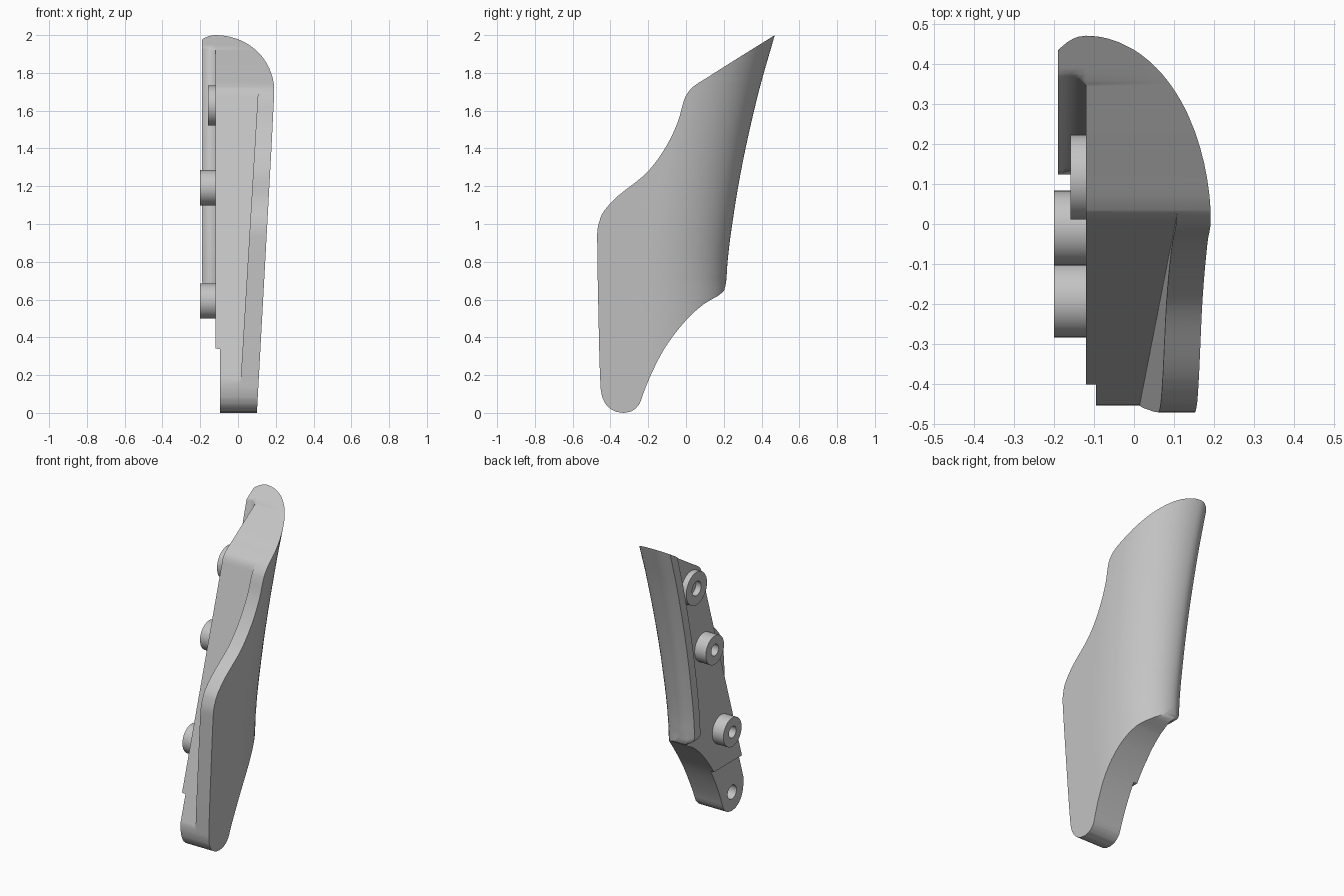
import bpy, bmesh, math
from mathutils import Matrix

cube = bpy.data.objects.get("Cube")
if cube:
    bpy.data.objects.remove(cube)

grey = bpy.data.materials.new("plain_grey")
grey.use_nodes = True
grey.diffuse_color = (0.55, 0.55, 0.55, 1)
grey.node_tree.nodes["Principled BSDF"].inputs["Base Color"].default_value = (0.55, 0.55, 0.55, 1)

# Edge profiles as (z, y)
FRONT = [(0, -.33), (.006, -.37), (.04, -.42), (.08, -.442), (.13, -.452), (.5, -.463),
         (.95, -.47), (1.04, -.45), (1.12, -.39), (1.28, -.2), (1.42, -.1), (1.55, -.04),
         (1.67, -.005), (1.72, .03), (1.78, .12), (2, .47)]
BACK = [(0, -.33), (.008, -.29), (.05, -.245), (.1, -.227), (.18, -.195), (.33, -.12),
        (.49, 0), (.58, .1), (.62, .17), (.645, .2), (.7, .213), (.8, .22), (1.1, .26),
        (1.35, .305), (1.7, .385), (2, .47)]
INNER = -.12


def smooth_profile(pts):
    """Monotone cubic interpolation through the points."""
    s = [(b[1] - a[1]) / (b[0] - a[0]) for a, b in zip(pts, pts[1:])]
    m = [s[0]] + [2 * a * b / (a + b) if a * b > 0 else 0 for a, b in zip(s, s[1:])] + [s[-1]]

    def f(z):
        i = 0
        while i < len(pts) - 2 and z > pts[i + 1][0]:
            i += 1
        (z0, y0), (z1, y1) = pts[i], pts[i + 1]
        h = z1 - z0
        t = (z - z0) / h
        return (y0 * (1 + 2 * t) * (1 - t) ** 2 + m[i] * h * t * (1 - t) ** 2
                + y1 * t * t * (3 - 2 * t) + m[i + 1] * h * t * t * (t - 1))
    return f


front, back = smooth_profile(FRONT), smooth_profile(BACK)


def section(z):
    """Closed outline of the body at one height."""
    f, b = front(z), back(z)
    spine = back(max(z, .7))              # line the outer curve wraps around
    near, far = spine - b, spine - f      # distances from that line
    wide = .1 + .055 * z

    def outer(d):
        t = min(max(d / .42, 0), 1)
        return wide - (wide - INNER) * (1 - math.sqrt(max(0, 1 - (1 - t) ** 2)))

    core_front = min(max(f, -.06 + .307 * (z - 1.45)), b)
    ledge = min(.004 + .06 * z, outer(far))
    flat = -.095 if z < .3395 else INNER
    pts = [(ledge, core_front), (ledge, f)]
    n = 24
    for i in range(n + 1):
        d = near + (far - near) * (1 - i / n) ** 2
        pts.append((outer(d), spine - d))
    # raised rim along the back edge, fading out at its lower end
    t = min(max((z - .64) / .06, 0), 1)
    rim = .07 * math.sqrt(t * (2 - t))
    for d in (.002, .007, .017, .03):
        d = min(max(d, near), far)
        k = min(d / .03, 1)
        pts.append((flat - rim * math.sqrt(k), spine - d))
    for d, k in ((.09, 1), (.082, .75), (.08, .5), (.085, .25), (.1, 0)):
        d = min(max(d, near), far)
        k = k * math.sqrt(min(d / .03, 1))
        pts.append((flat - rim * k, spine - d))
    pts.append((flat, core_front))
    return [(x, y, z) for x, y in pts]


def finish(ob):
    ob.data.materials.append(grey)
    bpy.context.view_layer.objects.active = ob
    for o in bpy.context.selected_objects:
        o.select_set(False)
    ob.select_set(True)
    bpy.ops.object.shade_smooth_by_angle(angle=math.radians(32))


def make_object(name, bm):
    mesh = bpy.data.meshes.new(name)
    bm.to_mesh(mesh)
    bm.free()
    ob = bpy.data.objects.new(name, mesh)
    bpy.context.collection.objects.link(ob)
    return ob


# Main body, lofted upward through the sections
levels = {round(i * .025, 4) for i in range(81)}
levels |= {z for z, _ in FRONT + BACK} | {.339, .34}
levels |= {.002, .004, .012, .02, .65, .66, .67, .68, .69}
levels |= {round(1.88 + i * .01, 4) for i in range(12)} | {1.995, 1.998}
bm = bmesh.new()
rows = [[bm.verts.new(p) for p in section(z)] for z in sorted(levels)]
for lo, hi in zip(rows, rows[1:]):
    for i in range(len(lo)):
        j = (i + 1) % len(lo)
        bm.faces.new((lo[i], lo[j], hi[j], hi[i]))
bm.faces.new(rows[0][::-1])
bm.faces.new(rows[-1])
bmesh.ops.remove_doubles(bm, verts=bm.verts, dist=.0002)
bmesh.ops.recalc_face_normals(bm, faces=bm.faces)
body = make_object("curved_body", bm)

# Blind hole near the foot
bm = bmesh.new()
bmesh.ops.create_cone(bm, cap_ends=True, segments=32, radius1=.045, radius2=.045, depth=.16,
                      matrix=Matrix.Translation((-.1, -.335, .12)) @ Matrix.Rotation(math.pi / 2, 4, 'Y'))
cutter = make_object("foot_hole_cutter", bm)
cutter.hide_render = True
cutter.hide_set(True)
cut = body.modifiers.new("foot_hole", 'BOOLEAN')
cut.operation = 'DIFFERENCE'
cut.solver = 'EXACT'
cut.object = cutter
finish(body)


def boss(name, y, z, end, radius, hole):
    """Round mounting boss with a bore, standing on the inner face."""
    bm = bmesh.new()
    n = 48
    loops = []
    for x, r in ((INNER + .02, radius), (end, radius), (end, hole), (INNER + .005, hole)):
        loops.append([bm.verts.new((x, y + r * math.cos(a), z + r * math.sin(a)))
                      for a in (2 * math.pi * i / n for i in range(n))])
    for a, b in zip(loops, loops[1:] + loops[:1]):
        for i in range(n):
            j = (i + 1) % n
            bm.faces.new((a[i], a[j], b[j], b[i]))
    bmesh.ops.recalc_face_normals(bm, faces=bm.faces)
    finish(make_object(name, bm))


boss("lower_boss", -.19, .592, -.2, .093, .037)
boss("middle_boss", -.01, 1.192, -.2, .093, .037)
boss("upper_boss", .117, 1.627, -.158, .106, .046)
